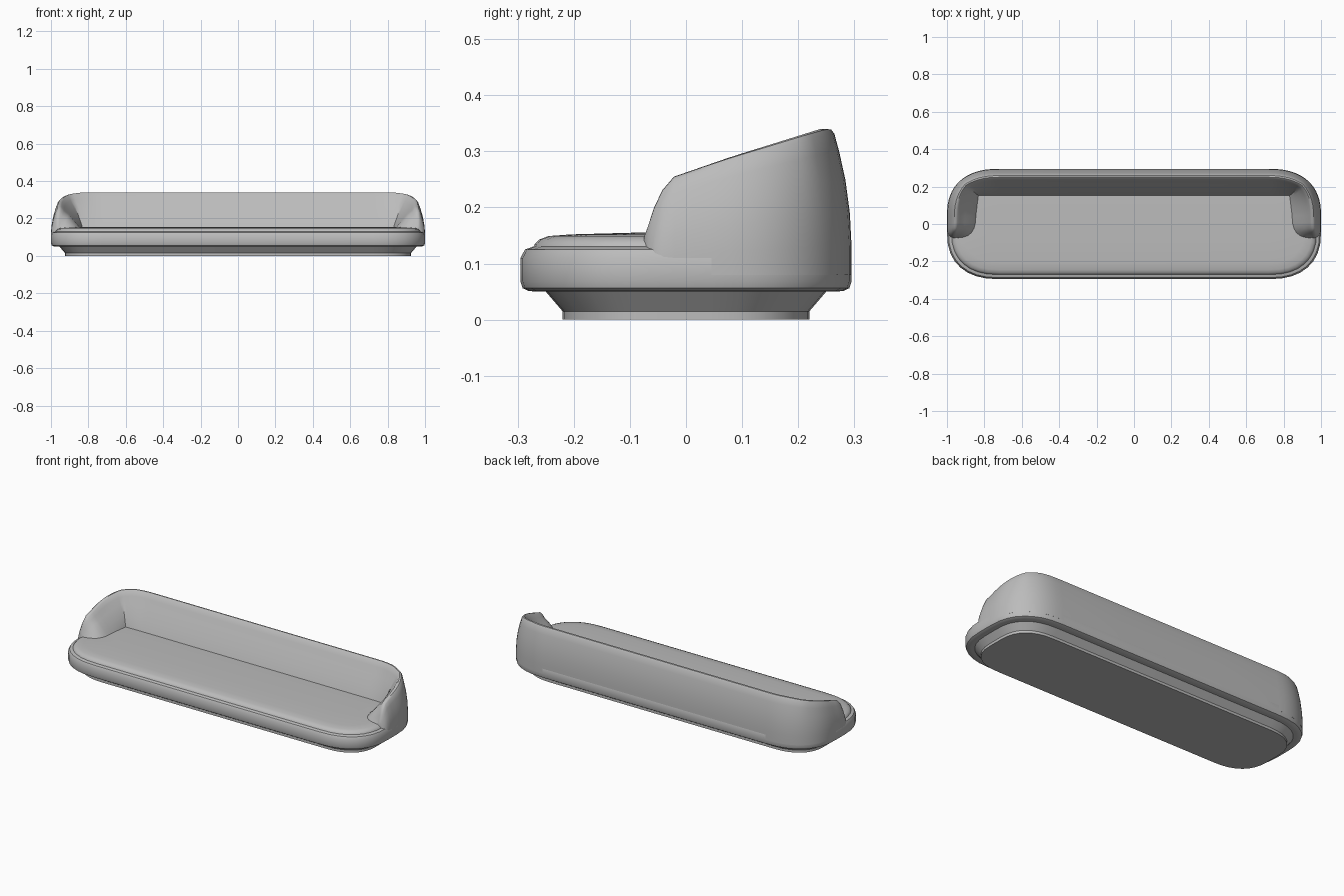
import bpy, bmesh, math

cube = bpy.data.objects.get("Cube")
if cube:
    bpy.data.objects.remove(cube, do_unlink=True)

fabric = bpy.data.materials.new("grey fabric")
fabric.use_nodes = True
GREY = (0.5, 0.5, 0.5, 1)
fabric.diffuse_color = GREY
fabric.node_tree.nodes["Principled BSDF"].inputs["Base Color"].default_value = GREY

# Footprint: half sizes and corner radii of the rounded rectangle
HX, HY, RX, RY, STEPS = 1.0, 0.295, 0.28, 0.25, 8


def corner(t, inset=0.0):
    """Point on the back-left corner, t from 0 (side) to 1 (back)."""
    a = t * math.pi / 2
    c, s = (max(v, 0) ** 0.84 for v in (math.cos(a), math.sin(a)))
    k = min(inset, RY - 0.02)
    return HX - RX + (RX - k) * c, HY - RY + (RY - k) * s


def footprint(inset):
    quarter = [corner(i / STEPS, inset) for i in range(STEPS + 1)]
    left_back = quarter
    right_back = [(-x, y) for x, y in reversed(quarter)]
    half = left_back + right_back
    return half + [(-x, -y) for x, y in half]


def loft(name, rings):
    """Skin a list of closed rings and cap both ends."""
    bm = bmesh.new()
    rows = [[bm.verts.new(p) for p in ring] for ring in rings]
    n = len(rows[0])
    for a, b in zip(rows, rows[1:]):
        for i in range(n):
            j = (i + 1) % n
            bm.faces.new((a[i], a[j], b[j], b[i]))
    bm.faces.new(rows[0][::-1])
    bm.faces.new(rows[-1])
    bmesh.ops.recalc_face_normals(bm, faces=bm.faces)
    mesh = bpy.data.meshes.new(name)
    bm.to_mesh(mesh)
    bm.free()
    mesh.materials.append(fabric)
    obj = bpy.data.objects.new(name, mesh)
    bpy.context.collection.objects.link(obj)
    bpy.ops.object.select_all(action="DESELECT")
    obj.select_set(True)
    bpy.context.view_layer.objects.active = obj
    bpy.ops.object.shade_smooth_by_angle(angle=math.radians(35))
    return obj


def slab(name, profile):
    """Rounded slab from (inset, height) pairs."""
    loft(name, [[(x, y, z) for x, y in footprint(inset)] for inset, z in profile])


# Plinth, seat frame and cushion
slab("plinth", [(0.075, 0), (0.075, 0.015), (0.045, 0.05), (0.045, 0.06)])
slab("seat_frame", [(0.03, 0.05), (0.015, 0.051), (0.004, 0.056), (0, 0.068),
                    (0, 0.11), (0.008, 0.125), (0.022, 0.13)])
slab("seat_cushion", [(0.022, 0.12), (0.025, 0.134), (0.034, 0.143),
                      (0.05, 0.149), (0.09, 0.152), (0.2, 0.155)])


def lerp(a, b, f):
    return a + (b - a) * f


# Side outline of the arm, from its front tip up to the back
OUTLINE = [(-0.08, 0.14), (-0.073, 0.15), (-0.057, 0.2), (-0.04, 0.235),
           (-0.024, 0.254), (0.08, 0.29), (0.24, 0.34)]


def rim_height(y):
    for (y0, z0), (y1, z1) in zip(OUTLINE, OUTLINE[1:]):
        if y <= y1:
            return lerp(z0, z1, max(0, (y - y0) / (y1 - y0)))
    return OUTLINE[-1][1]


# Stations pair an outer wall point with the foot of the inner wall
stations = [((0.34, HY), (0.34, 0.15))]
for i in range(2 * STEPS + 1):
    t = 1 - i / (2 * STEPS)
    if t >= 0.5:
        inner = (lerp(0.83, 0.72, (t - 0.5) * 2), 0.15)
    else:
        inner = (lerp(0.84, 0.83, t * 2), lerp(0.045, 0.15, t * 2))
    stations.append((corner(t), inner))
stations += [((1.0, 0.01), (0.842, 0.005)), ((1.0, -0.02), (0.85, -0.025)),
             ((0.999, -0.04), (0.862, -0.046)), ((0.996, -0.055), (0.878, -0.062)),
             ((0.988, -0.066), (0.9, -0.073)), ((0.975, -0.074), (0.925, -0.077))]

# Cross-section: fraction across the wall and fraction of its height
SECTION = [(0, 0), (0, 0.2), (0.02, 0.42), (0.075, 0.65), (0.15, 0.84),
           (0.21, 0.965), (0.25, 0.995), (0.31, 1), (0.36, 0.98),
           (0.44, 0.88), (0.6, 0.64), (0.8, 0.33), (0.94, 0.12), (1, 0)]


def wall_section(outer, inner):
    top = rim_height(lerp(outer[1], inner[1], 0.31))
    foot = 0.08
    return [(lerp(outer[0], inner[0], f), lerp(outer[1], inner[1], f),
             lerp(foot if f < 0.5 else 0.145, top, h)) for f, h in SECTION]


# Backrest wrapping round into both arms
left = [wall_section(o, i) for o, i in stations]
right = [[(-x, y, z) for x, y, z in s] for s in left]
loft("backrest_and_arms", right[::-1] + left)
